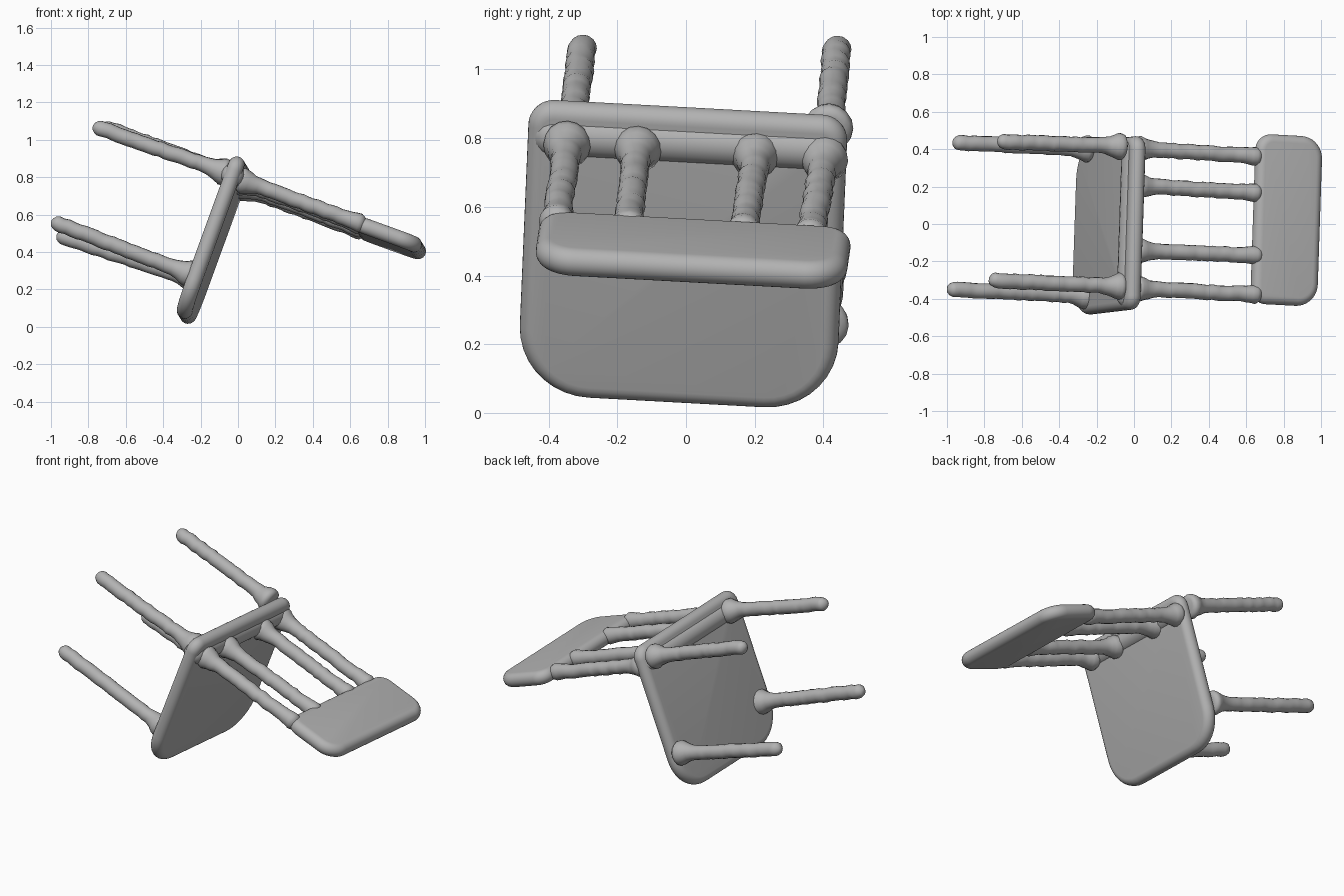
import bpy, bmesh, math, random
from mathutils import Vector, Matrix

if "Cube" in bpy.data.objects:
    bpy.data.objects.remove(bpy.data.objects["Cube"])

random.seed(4)
grey = bpy.data.materials.new("plain grey")
grey.diffuse_color = (0.45, 0.45, 0.45, 1)
grey.use_nodes = True
grey.node_tree.nodes["Principled BSDF"].inputs["Base Color"].default_value = grey.diffuse_color

# Axes of the tipped chair: depth of the seat, width, and direction of the back
N = Vector((0.94, -0.05, -0.34)).normalized()
V = Vector((0.034, 1.0, -0.055))
V = (V - N * V.dot(N)).normalized()
U = N.cross(V).normalized()
if U.z < 0:
    U = -U


def finish(name, bm):
    bmesh.ops.recalc_face_normals(bm, faces=bm.faces)
    me = bpy.data.meshes.new(name)
    bm.to_mesh(me)
    bm.free()
    me.materials.append(grey)
    ob = bpy.data.objects.new(name, me)
    bpy.context.collection.objects.link(ob)
    for p in me.polygons:
        p.use_smooth = True
    return ob


def loft(name, rings):
    """Skin a list of closed point rings and cap both ends."""
    bm = bmesh.new()
    vs = [[bm.verts.new(p) for p in r] for r in rings]
    n = len(vs[0])
    for a, b in zip(vs, vs[1:]):
        for i in range(n):
            j = (i + 1) % n
            bm.faces.new((a[i], a[j], b[j], b[i]))
    bm.faces.new(vs[0])
    bm.faces.new(vs[-1])
    return finish(name, bm)


def slab(name, centre, ax, ay, hx, hy, thick, r_pos, r_neg):
    """Rounded board; r_pos / r_neg are corner radii at the +ax / -ax ends."""
    az = ax.cross(ay).normalized()
    e = thick / 2
    rings = []
    for k in range(13):
        t = math.pi * (k / 12 - 0.5)
        inset, h = e * (1 - math.cos(t)), e * math.sin(t)
        ring = []
        for q, (sx, sy) in enumerate(((1, 1), (-1, 1), (-1, -1), (1, -1))):
            r = r_pos if sx > 0 else r_neg
            for i in range(10):
                a = math.pi / 2 * (q + i / 9)
                d = max(r - inset, 0.003)
                x = sx * (hx - r) + d * math.cos(a)
                y = sy * (hy - r) + d * math.sin(a)
                ring.append(centre + ax * x + ay * y + az * h)
        rings.append(ring)
    return loft(name, rings)


def rod(name, a, b, r, flare_a=0.0, flare_b=0.0, wobble=0.003, squash=1.0):
    """Slightly uneven round bar; a flared end melts into its neighbour."""
    a, b = Vector(a), Vector(b)
    d = b - a
    length = d.length
    d.normalize()
    side = d.cross(U if abs(d.dot(U)) < 0.8 else N).normalized()
    up = side.cross(d)
    stops = [0.0, 0.006, 0.018, 0.035]
    inner = [0.06 + (length - 0.12) * i / 22 for i in range(23)]
    ts = stops + inner + [length - s for s in reversed(stops)]
    rings = []
    for t in ts:
        end = min(t, length - t)
        rad = r * math.sqrt(max(1 - max(1 - end / r, 0) ** 2, 0.02))
        rad += flare_a * math.exp(-(t / 0.075) ** 2)
        rad += flare_b * math.exp(-((length - t) / 0.075) ** 2)
        c = a + d * t + (side * random.uniform(-1, 1) + up * random.uniform(-1, 1)) * wobble
        rings.append([c + side * math.cos(k * math.pi / 8) * rad
                      + up * math.sin(k * math.pi / 8) * rad * squash for k in range(16)])
    return loft(name, rings)


# Seat board, with a thicker rail along its back edge
seat_c = Vector((-0.135, -0.01, 0.46))
slab("seat", seat_c, U, V, 0.455, 0.465, 0.085, 0.075, 0.21)
rail_c = seat_c + U * 0.35
rod("seat_back_rail", rail_c - V * 0.455, rail_c + V * 0.455, 0.064, wobble=0.0)

# Four legs, flared where they meet the seat
legs = {
    "back_leg_near": ((-0.05, -0.335, 0.82), (-0.775, -0.30, 1.075)),
    "back_leg_far": ((-0.05, 0.415, 0.82), (-0.73, 0.44, 1.075)),
    "front_leg_near": ((-0.235, -0.385, 0.275), (-0.998, -0.348, 0.565)),
    "front_leg_far": ((-0.225, 0.40, 0.25), (-0.97, 0.436, 0.49)),
}
for name, (a, b) in legs.items():
    rod(name, a, b, 0.041, flare_a=0.04)

# Four spindles between the seat and the top panel
for i, (y0, y1) in enumerate(((0.405, 0.36), (0.205, 0.167), (-0.14, -0.17), (-0.345, -0.378))):
    dz = -0.055 * y0
    rod(f"spindle_{i + 1}", (0.0, y0, 0.772 + dz), (0.68, y1, 0.525 + dz), 0.041,
        flare_a=0.035, flare_b=0.012)

# Top panel of the backrest
slab("back_panel", Vector((0.815, 0.02, 0.472)), N, V, 0.188, 0.455, 0.085, 0.12, 0.085)
